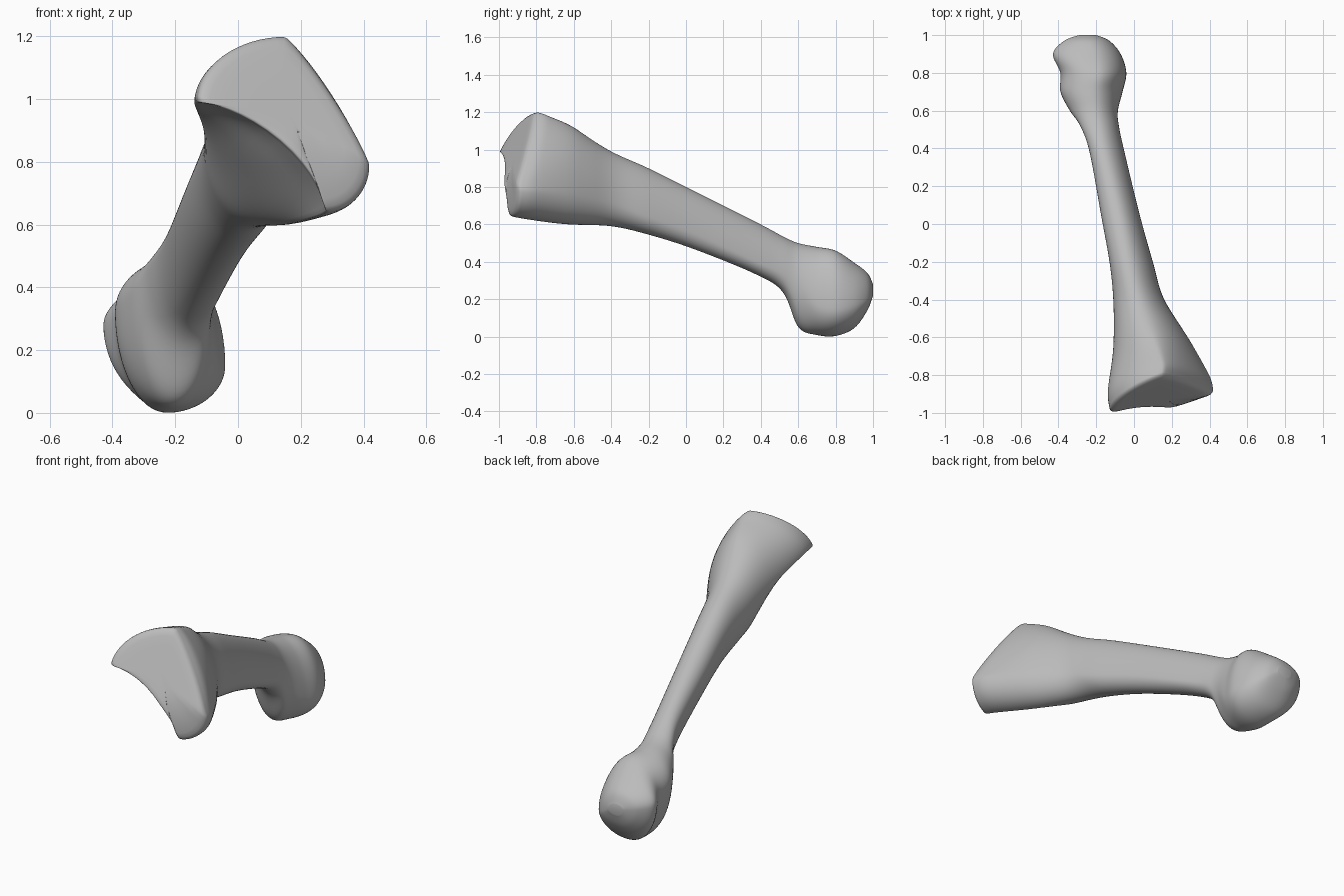
import bpy
import bmesh
from math import cos, sin, pi

cube = bpy.data.objects.get("Cube")
if cube:
    bpy.data.objects.remove(cube, do_unlink=True)

SIDES = 64      # points around each ring
STEPS = 8       # rings between neighbouring stations

# Stations along the bone: y, then the (x, z) of the outermost
# left, top, right and bottom points of the cross-section
stations = [
    (-.91, -.13, .99, .15, 1.2, .42, .79, .28, .64),
    (-.82, -.14, .98, .15, 1.18, .40, .78, .25, .625),
    (-.62, -.11, .90, .10, 1.12, .30, .76, .15, .60),
    (-.40, -.11, .82, .02, .99, .16, .72, .04, .59),
    (-.20, -.13, .77, -.03, .90, .10, .64, .00, .545),
    (.05, -.175, .67, -.08, .775, .03, .55, -.05, .465),
    (.38, -.235, .53, -.16, .61, -.05, .40, -.13, .33),
    (.52, -.285, .46, -.19, .535, -.08, .34, -.17, .235),
    (.60, -.34, .38, -.21, .50, -.085, .28, -.20, .05),
    (.70, -.39, .33, -.22, .48, -.06, .17, -.22, .008),
    (.80, -.39, .30, -.20, .46, -.04, .15, -.23, .003),
    (.90, -.43, .28, -.22, .395, -.07, .17, -.24, .045),
    (.97, -.37, .27, -.24, .34, -.13, .20, -.25, .14),
    (1.0, -.29, .26, -.25, .28, -.20, .24, -.25, .22),
]


def spline(a, b, c, d, t):
    """Smooth blend from b to c, guided by the neighbours a and d."""
    return [q + t / 2 * (r - p + t * (2 * p - 5 * q + 4 * r - s + t * (3 * (q - r) + s - p)))
            for p, q, r, s in zip(a, b, c, d)]


def section(station, scale=1.0, push=0.0):
    """One ring made of four curved quarters; the joint end is wedge shaped and slanted."""
    y, lx, lz, tx, tz, rx, rz, bx, bz = station
    wedge = min(1, max(0, (-y - .5) / .41))
    quarters = [  # outer side point, outer end point, curve power, reversed
        ((lx, lz), (tx, tz), 1, False),
        ((rx, rz), (tx, tz), 1 + .75 * wedge, True),
        ((rx, rz), (bx, bz), 1, False),
        ((lx, lz), (bx, bz), 1 + 2 * wedge, True),
    ]
    ring = []
    count = SIDES // 4
    for side, end, power, flip in quarters:
        for i in range(count):
            a = pi / 2 * (count - i if flip else i) / count
            across = max(0, cos(a)) ** power
            along = max(0, sin(a)) ** power
            x = end[0] + (side[0] - end[0]) * across
            z = side[1] + (end[1] - side[1]) * along
            x = .17 + (x - .17) * scale
            z = .95 + (z - .95) * scale
            slant = .335 * (x - .15) + .48 * (max(z, .82) - .95)
            ring.append((x, y + push + wedge * slant, z))
    return ring


# Flat joint face with a rounded rim, then the shaft and the rounded head
rings = [section(stations[0], s, p) for s, p in
         ((.1, -.02), (.4, -.02), (.7, -.02), (.9, -.02), (.95, -.017), (.985, -.009))]
last = len(stations) - 1
for i in range(last):
    guides = [stations[min(last, max(0, i + k))] for k in (-1, 0, 1, 2)]
    for step in range(STEPS):
        rings.append(section(spline(*guides, step / STEPS)))
rings.append(section(stations[last]))

bm = bmesh.new()
loops = [[bm.verts.new(p) for p in ring] for ring in rings]
for first, second in zip(loops, loops[1:]):
    for i in range(SIDES):
        j = (i + 1) % SIDES
        bm.faces.new((first[i], first[j], second[j], second[i]))
bm.faces.new(loops[0])
bm.faces.new(loops[-1])
bmesh.ops.recalc_face_normals(bm, faces=bm.faces)

mesh = bpy.data.meshes.new("bone")
bm.to_mesh(mesh)
bm.free()
bone = bpy.data.objects.new("bone", mesh)
bpy.context.collection.objects.link(bone)

# Soften the loft slightly
soften = bone.modifiers.new("soften", "SMOOTH")
soften.factor = .5
soften.iterations = 4

grey = bpy.data.materials.new("bone grey")
grey.use_nodes = True
colour = (.5, .5, .5, 1)
grey.diffuse_color = colour
grey.node_tree.nodes["Principled BSDF"].inputs["Base Color"].default_value = colour
mesh.materials.append(grey)

bpy.context.view_layer.objects.active = bone
bone.select_set(True)
bpy.ops.object.shade_smooth()
